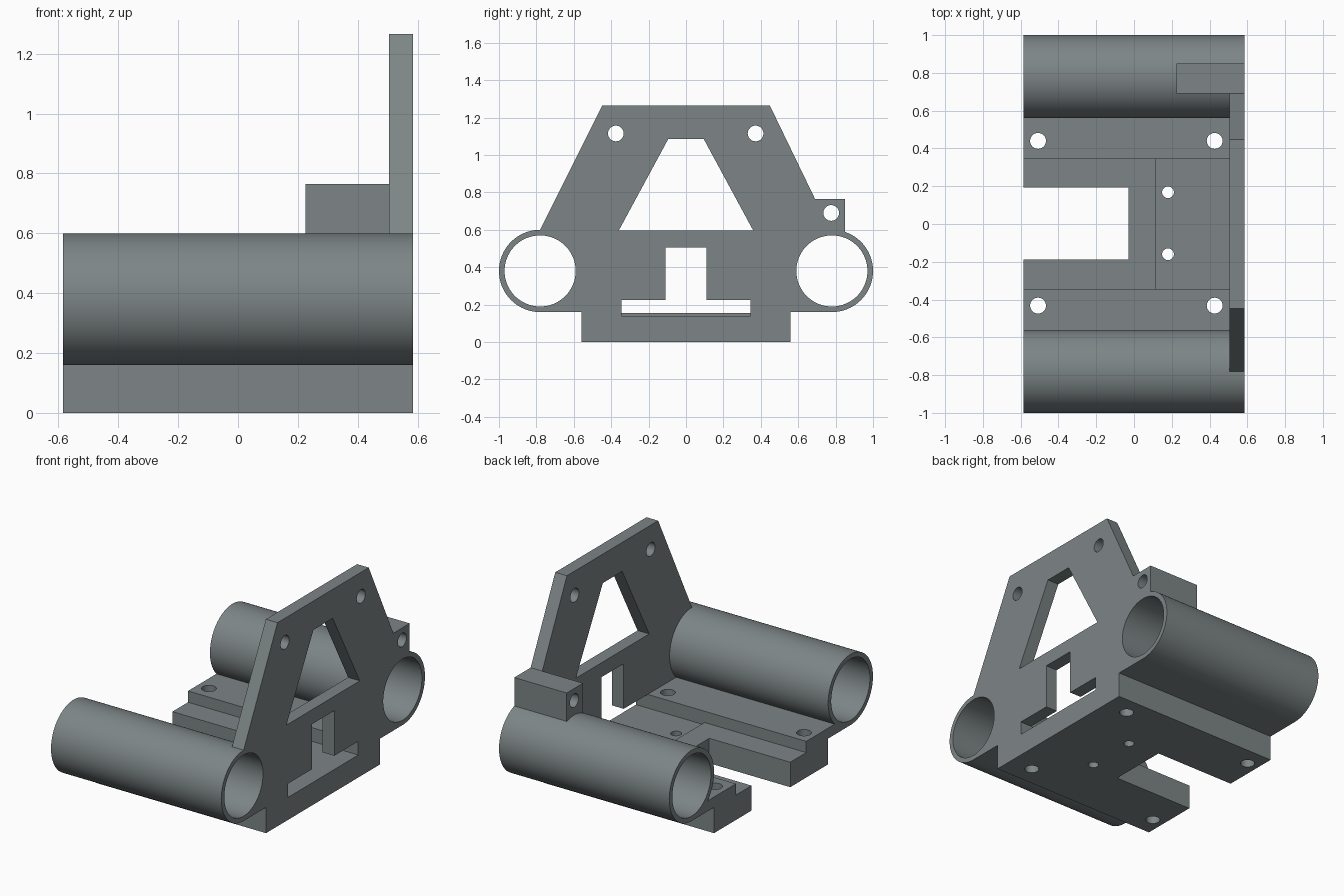
import bpy, bmesh, math
from mathutils import Vector

if "Cube" in bpy.data.objects:
    bpy.data.objects.remove(bpy.data.objects["Cube"])

grey = bpy.data.materials.new("slate grey")
grey.diffuse_color = (0.205, 0.235, 0.238, 1)
grey.use_nodes = True
grey.node_tree.nodes["Principled BSDF"].inputs["Base Color"].default_value = grey.diffuse_color

X0, X1 = -0.585, 0.585      # full length
PLATE = 0.505               # inner face of the upright plate
TUBE_Y, TUBE_Z = 0.78, 0.38


def prism(name, pts, a, b, axis="x"):
    """Extrude an outline: (y, z) points along x, or (x, y) points along z."""
    bm = bmesh.new()
    if axis == "x":
        verts = [bm.verts.new((a, p, q)) for p, q in pts]
        move = Vector((b - a, 0, 0))
    else:
        verts = [bm.verts.new((p, q, a)) for p, q in pts]
        move = Vector((0, 0, b - a))
    face = bm.faces.new(verts)
    ext = bmesh.ops.extrude_face_region(bm, geom=[face])
    bmesh.ops.translate(bm, vec=move, verts=[v for v in ext["geom"] if isinstance(v, bmesh.types.BMVert)])
    bmesh.ops.recalc_face_normals(bm, faces=bm.faces)
    mesh = bpy.data.meshes.new(name)
    bm.to_mesh(mesh)
    bm.free()
    mesh.materials.append(grey)
    obj = bpy.data.objects.new(name, mesh)
    bpy.context.collection.objects.link(obj)
    return obj


def rect(p0, p1, q0, q1):
    return [(p0, q0), (p1, q0), (p1, q1), (p0, q1)]


def circle(p, q, r, n=32):
    return [(p + r * math.cos(2 * math.pi * i / n), q + r * math.sin(2 * math.pi * i / n)) for i in range(n)]


def combine(target, tool, operation):
    """Apply a boolean and discard the tool."""
    mod = target.modifiers.new("bool", "BOOLEAN")
    mod.operation, mod.solver, mod.object = operation, "EXACT", tool
    dg = bpy.context.evaluated_depsgraph_get()
    mesh = bpy.data.meshes.new_from_object(target.evaluated_get(dg))
    target.modifiers.clear()
    target.data = mesh
    bpy.data.objects.remove(tool)


# Base: two raised rails joined by a lower floor, with webs under the tubes
base_outline = [(-0.56, 0), (0.56, 0), (0.56, 0.16), (0.78, 0.16), (0.78, 0.225), (0.345, 0.225),
                (0.345, 0.155), (-0.345, 0.155), (-0.345, 0.225), (-0.78, 0.225), (-0.78, 0.16), (-0.56, 0.16)]
body = prism("bearing_carriage", base_outline, X0, X1)

# Upright plate
plate_outline = [(-0.56, 0), (0.56, 0), (0.56, 0.16), (0.78, 0.16), (0.78, 0.38), (0.85, 0.38), (0.85, 0.765),
                 (0.69, 0.765), (0.448, 1.265), (-0.448, 1.265), (-0.78, 0.6), (-0.78, 0.16), (-0.56, 0.16)]
combine(body, prism("upright_plate", plate_outline, PLATE, X1), "UNION")

# Tubes and the small lug standing on the rear one
for s in (-1, 1):
    combine(body, prism("tube", circle(s * TUBE_Y, TUBE_Z, 0.22, 96), X0, X1), "UNION")
combine(body, prism("lug", rect(0.69, 0.85, 0.45, 0.765), 0.225, X1), "UNION")

# Tube bores
for s in (-1, 1):
    combine(body, prism("bore", circle(s * TUBE_Y, TUBE_Z, 0.19, 96), -1, 1), "DIFFERENCE")

# Plate windows: trapezoid above, inverted T below that lowers the floor behind it
trapezoid = [(-0.36, 0.595), (0.36, 0.595), (0.095, 1.085), (-0.095, 1.085)]
tee = [(-0.345, 0.14), (0.345, 0.14), (0.345, 0.225), (0.11, 0.225),
       (0.11, 0.505), (-0.11, 0.505), (-0.11, 0.225), (-0.345, 0.225)]
combine(body, prism("window", trapezoid, 0.4, 0.7), "DIFFERENCE")
combine(body, prism("tee_slot", tee, 0.115, 0.7), "DIFFERENCE")

# Open notch in the floor
combine(body, prism("notch", rect(-0.7, -0.028, -0.188, 0.192), -0.1, 0.4, "z"), "DIFFERENCE")

# Screw holes along x (plate and lug) and along z (base)
for y, z in ((-0.375, 1.115), (0.372, 1.115), (0.776, 0.69)):
    combine(body, prism("hole", circle(y, z, 0.042), 0.1, 0.7), "DIFFERENCE")
for x, y, r in ((-0.508, 0.44, 0.042), (-0.508, -0.432, 0.042), (0.427, 0.44, 0.042),
                (0.427, -0.432, 0.042), (0.18, 0.168, 0.031), (0.18, -0.16, 0.031)):
    combine(body, prism("hole", circle(x, y, r), -0.1, 0.3, "z"), "DIFFERENCE")

# Smooth the round walls, keep the machined edges sharp
bpy.ops.object.select_all(action="DESELECT")
body.select_set(True)
bpy.context.view_layer.objects.active = body
bpy.ops.object.shade_smooth_by_angle(angle=math.radians(25))
